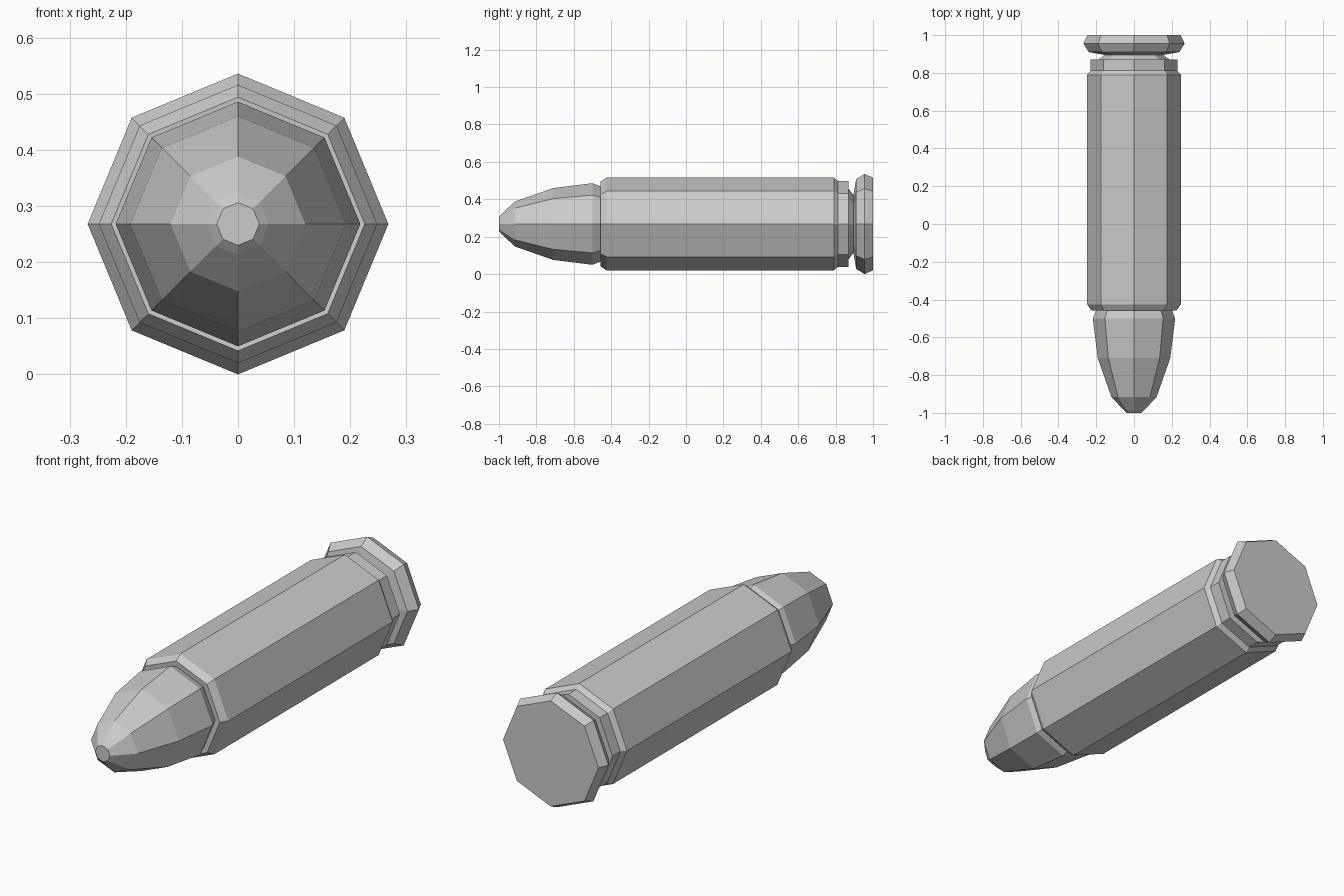
import bpy, bmesh, math

if "Cube" in bpy.data.objects:
    bpy.data.objects.remove(bpy.data.objects["Cube"])

SIDES = 8
AXIS_Z = 0.268


def lathe(name, profile):
    """Eight-sided turned solid along y from (y, radius) points, capped at both ends."""
    bm = bmesh.new()
    rings = []
    for y, r in profile:
        rings.append([bm.verts.new((r * math.cos(2 * math.pi * i / SIDES), y,
                                    AXIS_Z + r * math.sin(2 * math.pi * i / SIDES)))
                      for i in range(SIDES)])
    for a, b in zip(rings, rings[1:]):
        for i in range(SIDES):
            j = (i + 1) % SIDES
            bm.faces.new((a[i], a[j], b[j], b[i]))
    bm.faces.new(rings[0])
    bm.faces.new(rings[-1])
    bmesh.ops.recalc_face_normals(bm, faces=bm.faces)
    mesh = bpy.data.meshes.new(name)
    bm.to_mesh(mesh)
    bm.free()
    obj = bpy.data.objects.new(name, mesh)
    bpy.context.collection.objects.link(obj)
    return obj


# Pointed bullet tip, tucked in where it meets the case
lathe("bullet_tip", [(-1.0, 0.038), (-0.985, 0.055), (-0.915, 0.12),
                     (-0.71, 0.192), (-0.50, 0.218), (-0.455, 0.20)])

# Case body, shoulder, extractor groove and rim in one turned profile
lathe("cartridge_case", [(-0.455, 0.20), (-0.457, 0.226), (-0.425, 0.248),
                         (0.79, 0.248), (0.812, 0.229), (0.87, 0.229),
                         (0.87, 0.188), (0.895, 0.155), (0.91, 0.24),
                         (0.955, 0.268), (1.0, 0.247)])
